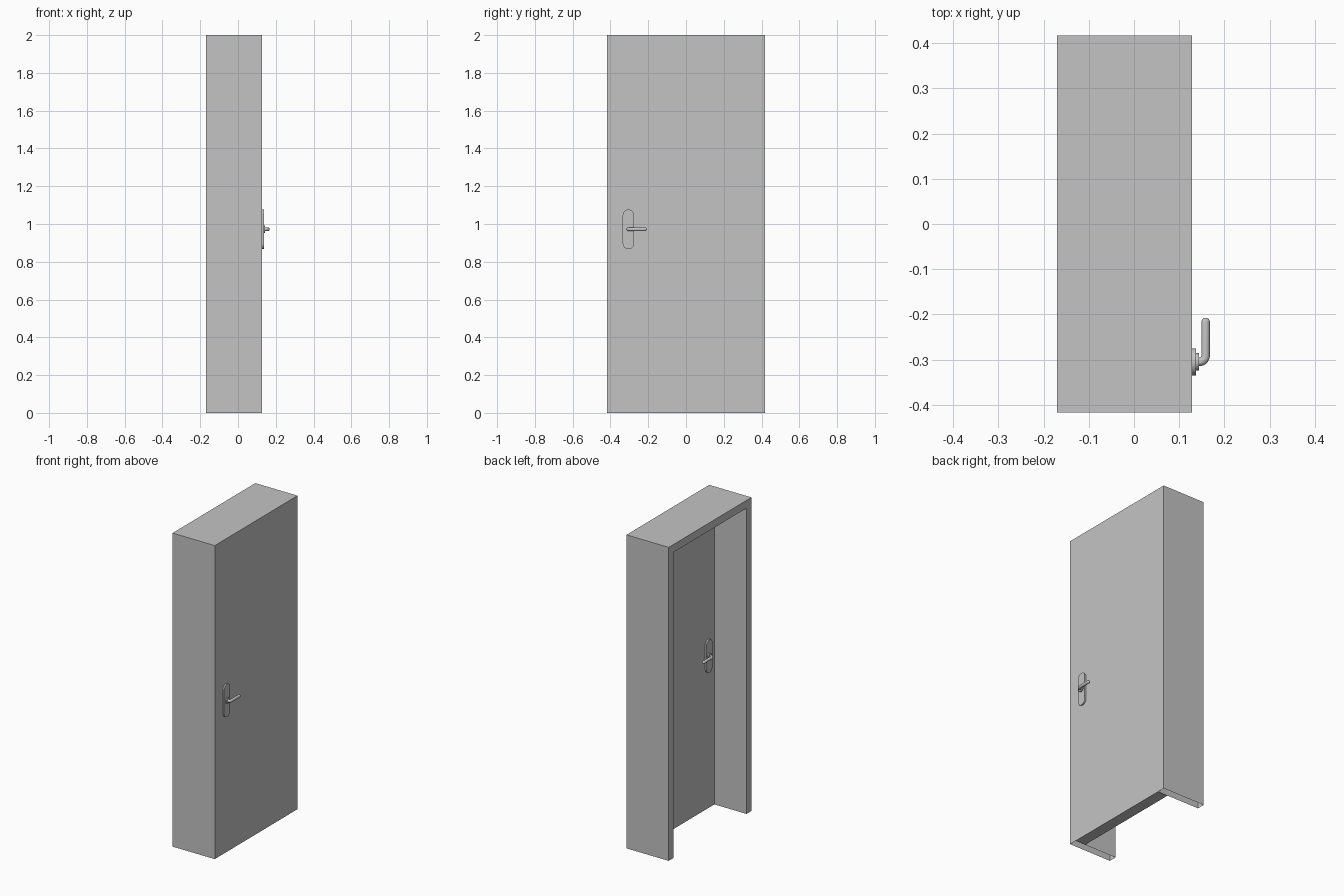
import bpy, bmesh, math
from mathutils import Vector, Matrix

if "Cube" in bpy.data.objects:
    bpy.data.objects.remove(bpy.data.objects["Cube"])

grey = bpy.data.materials.new("plain_grey")
grey.use_nodes = True
colour = (0.55, 0.55, 0.55, 1)
grey.diffuse_color = colour
grey.node_tree.nodes["Principled BSDF"].inputs["Base Color"].default_value = colour

BACK, FRONT, INNER = -0.17, 0.128, 0.057   # depth planes along x
HALF, TOP, JAMB = 0.417, 2.0, 0.05
GRIP_Y, GRIP_Z = -0.305, 0.972


def add_object(name, bm, smooth=False):
    mesh = bpy.data.meshes.new(name)
    bm.to_mesh(mesh)
    bm.free()
    mesh.materials.append(grey)
    obj = bpy.data.objects.new(name, mesh)
    bpy.context.collection.objects.link(obj)
    if smooth:
        bpy.ops.object.select_all(action='DESELECT')
        obj.select_set(True)
        bpy.context.view_layer.objects.active = obj
        bpy.ops.object.shade_smooth_by_angle(angle=math.radians(35))
    return obj


def prism(outline, x0, x1):
    """Extrude a (y, z) outline along x."""
    bm = bmesh.new()
    face = bm.faces.new([bm.verts.new((x0, y, z)) for y, z in outline])
    out = bmesh.ops.extrude_face_region(bm, geom=[face], use_keep_orig=True)
    verts = [g for g in out["geom"] if isinstance(g, bmesh.types.BMVert)]
    bmesh.ops.translate(bm, verts=verts, vec=(x1 - x0, 0, 0))
    bmesh.ops.recalc_face_normals(bm, faces=bm.faces[:])
    return bm


# Door frame: an arch with hollow feet
inside = HALF - JAMB
arch = [(-HALF, 0), (-HALF, TOP), (HALF, TOP), (HALF, 0),
        (inside, 0), (inside, TOP - JAMB), (-inside, TOP - JAMB), (-inside, 0)]
bm = prism(arch, BACK, FRONT)
feet = [f for f in bm.faces if all(v.co.z < 0.001 for v in f.verts)]
bmesh.ops.delete(bm, geom=feet, context='FACES_ONLY')
add_object("door_frame", bm)

# Door leaf, flush with the outer side of the frame
leaf = [(-inside, 0), (-inside, TOP - JAMB), (inside, TOP - JAMB), (inside, 0)]
add_object("door_leaf", prism(leaf, INNER, FRONT))


def handle(side, x, d):
    """Plate, collar and lever standing out from plane x in direction d."""
    # Plate with rounded ends
    radius, middle, reach = 0.03, 0.972, 0.075
    outline = []
    for start, z in ((0, middle + reach), (math.pi, middle - reach)):
        for i in range(17):
            a = start + math.pi * i / 16
            outline.append((GRIP_Y + radius * math.cos(a), z + radius * math.sin(a)))
    add_object(side + "_handle_plate", prism(outline, x, x + d * 0.009), True)

    # Collar around the spindle
    bm = bmesh.new()
    place = Matrix.Translation((x + d * 0.011, GRIP_Y, GRIP_Z)) @ Matrix.Rotation(math.pi / 2, 4, 'Y')
    bmesh.ops.create_cone(bm, cap_ends=True, segments=32, radius1=0.019,
                          radius2=0.019, depth=0.01, matrix=place)
    add_object(side + "_handle_collar", bm, True)

    # Lever: a round tube swept along a bent path with a domed tip
    tube, bend, out, tip = 0.0095, 0.014, 0.0305, -0.217
    path = [(0.01, GRIP_Y)]
    for i in range(9):
        a = math.pi / 2 * i / 8
        path.append((out - bend + bend * math.sin(a), GRIP_Y + bend - bend * math.cos(a)))
    rings = [(u, y, tube) for u, y in path]
    for i in range(7):
        a = math.pi / 2 * i / 6
        rings.append((out, tip + tube * math.sin(a), max(tube * math.cos(a), 0.0003)))
    bm = bmesh.new()
    loops = []
    for i, (u, y, r) in enumerate(rings):
        turn = math.pi / 2 * min(max(i - 1, 0), 8) / 8
        across = Vector((-d * math.sin(turn), math.cos(turn), 0))
        centre = Vector((x + d * u, y, GRIP_Z))
        loops.append([bm.verts.new(centre + r * (across * math.cos(t) + Vector((0, 0, math.sin(t)))))
                      for t in (math.tau * k / 20 for k in range(20))])
    for a, b in zip(loops, loops[1:]):
        for k in range(20):
            n = (k + 1) % 20
            bm.faces.new((a[k], a[n], b[n], b[k]))
    bm.faces.new(loops[0])
    bm.faces.new(loops[-1])
    bmesh.ops.recalc_face_normals(bm, faces=bm.faces[:])
    add_object(side + "_handle_lever", bm, True)


handle("outer", FRONT, 1)
handle("inner", INNER, -1)
